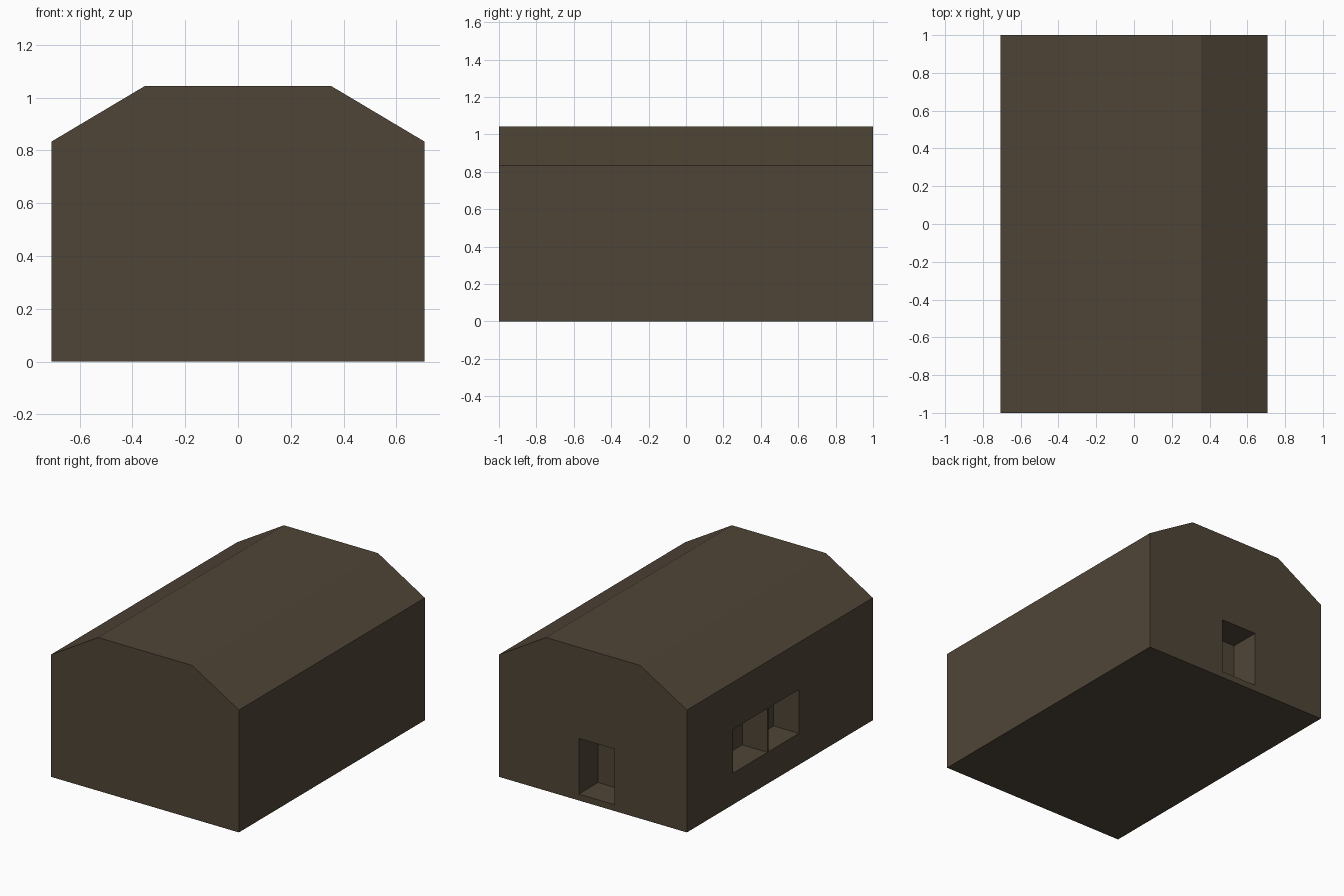
import bpy, bmesh
from mathutils import Matrix, Vector

if "Cube" in bpy.data.objects:
    bpy.data.objects.remove(bpy.data.objects["Cube"])

mat = bpy.data.materials.new("dark brown")
mat.diffuse_color = (0.080, 0.060, 0.038, 1)
mat.use_nodes = True
mat.node_tree.nodes["Principled BSDF"].inputs["Base Color"].default_value = mat.diffuse_color


def add_object(name, bm):
    bmesh.ops.recalc_face_normals(bm, faces=bm.faces)
    mesh = bpy.data.meshes.new(name)
    bm.to_mesh(mesh)
    bm.free()
    mesh.materials.append(mat)
    ob = bpy.data.objects.new(name, mesh)
    bpy.context.collection.objects.link(ob)
    return ob


def add_box(name, lo, hi):
    lo, hi = Vector(lo), Vector(hi)
    bm = bmesh.new()
    bmesh.ops.create_cube(bm, size=1, matrix=Matrix.Translation((lo + hi) / 2)
                          @ Matrix.Diagonal((*(hi - lo), 1)))
    return add_object(name, bm)


# Solid house body: gable profile with a flat-topped roof, extruded along y
half = [(0.707, 0), (0.707, 0.833), (0.354, 1.043)]
profile = half + [(-x, z) for x, z in reversed(half)]
bm = bmesh.new()
gable = bm.faces.new([bm.verts.new((x, -1, z)) for x, z in profile])
ext = bmesh.ops.extrude_face_region(bm, geom=[gable], use_keep_orig=True)
verts = [v for v in ext["geom"] if isinstance(v, bmesh.types.BMVert)]
bmesh.ops.translate(bm, verts=verts, vec=(0, 2, 0))
house = add_object("house_body", bm)

# Recesses: door in the back gable, two windows in the left wall
cutters = [add_box("door_cutter", (-0.163, 0.793, 0.043), (0.107, 1.1, 0.422))]
for y0, y1 in ((0.133, 0.505), (-0.204, 0.122)):
    cutters.append(add_box("window_cutter", (-0.8, y0, 0.214), (-0.517, y1, 0.512)))

bpy.context.view_layer.objects.active = house
for c in cutters:
    c.hide_render = True
    mod = house.modifiers.new("recess", 'BOOLEAN')
    mod.operation = 'DIFFERENCE'
    mod.solver = 'EXACT'
    mod.object = c
    bpy.ops.object.modifier_apply(modifier=mod.name)
    bpy.data.objects.remove(c)
